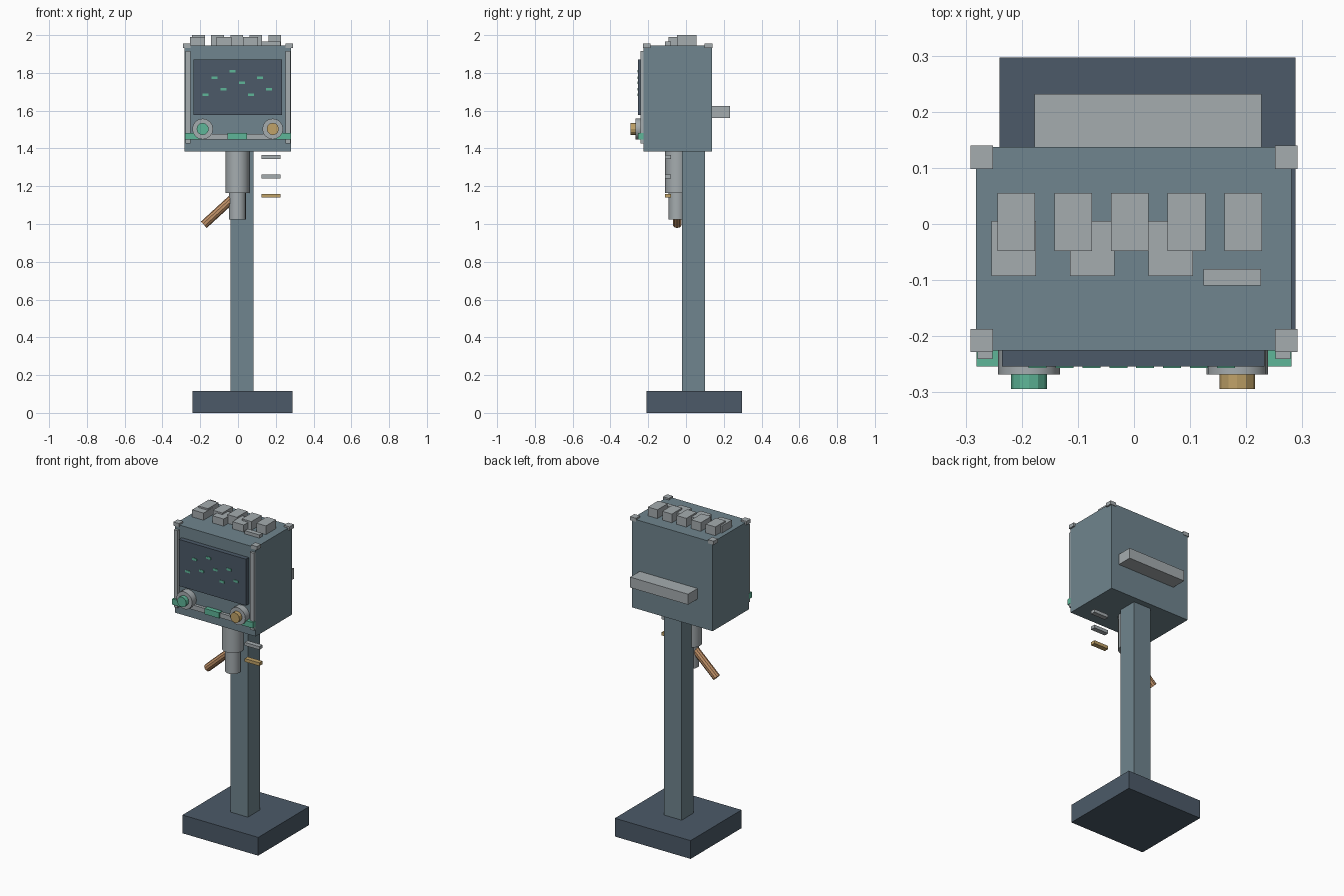
import bpy
from math import radians
from mathutils import Vector

old = bpy.data.objects.get("Cube")
if old:
    bpy.data.objects.remove(old, do_unlink=True)


def material(name, *rgb):
    lin = [((c / 255 + 0.055) / 1.055) ** 2.4 for c in rgb] + [1]
    m = bpy.data.materials.new(name)
    m.use_nodes = True
    m.diffuse_color = lin
    m.node_tree.nodes["Principled BSDF"].inputs["Base Color"].default_value = lin
    return m


STEEL = material("blue grey steel", 112, 133, 142)
SLATE = material("dark slate", 76, 90, 104)
GREY = material("light grey", 165, 172, 175)
GREEN = material("mint green", 94, 182, 152)
GOLD = material("gold", 192, 162, 104)
WOOD = material("tan wood", 194, 146, 104)


def box(name, mat, x, y, z):
    """Box given by its (low, high) extent on each axis."""
    bpy.ops.mesh.primitive_cube_add(size=1, location=[sum(a) / 2 for a in (x, y, z)])
    o = bpy.context.object
    o.name = name
    o.scale = [a[1] - a[0] for a in (x, y, z)]
    bpy.ops.object.transform_apply(location=False, rotation=False, scale=True)
    o.data.materials.append(mat)
    return o


def rod(name, mat, start, end, radius, sides):
    """Cylinder running between two points."""
    a, b = Vector(start), Vector(end)
    bpy.ops.mesh.primitive_cylinder_add(vertices=sides, radius=radius,
                                        depth=(b - a).length, location=(a + b) / 2)
    o = bpy.context.object
    o.name = name
    o.rotation_euler = (b - a).to_track_quat("Z", "Y").to_euler()
    o.data.materials.append(mat)
    if sides > 10:
        bpy.ops.object.shade_smooth_by_angle(angle=radians(25))
    return o


# Stand
box("base", SLATE, (-.24, .288), (-.21, .297), (0, .115))
box("post", STEEL, (-.04, .083), (-.02, .1), (.115, 1.385))

# Housing and rear handle
FRONT, TOP = -.225, 1.945
box("housing", STEEL, (-.282, .281), (FRONT, .137), (1.385, TOP))
box("rear_handle", GREY, (-.177, .227), (.137, .232), (1.56, 1.626))

# Corner caps and front rails
for side, sx in (("right", -1), ("left", 1)):
    xs = sorted((sx * .251, sx * .291))
    box(f"{side}_front_cap", GREY, xs, (-.228, -.187), (1.932, 1.955))
    box(f"{side}_back_cap", GREY, xs, (.098, .14), (1.932, 1.955))
    box(f"{side}_rail", GREY, sorted((sx * .252, sx * .279)), (-.241, FRONT), (1.427, 1.915))

# Screen with small lit marks
box("screen", SLATE, (-.235, .233), (-.254, FRONT), (1.577, 1.87))
for i, z in enumerate((1.684, 1.774, 1.713, 1.808, 1.747, 1.684, 1.774, 1.713)):
    x = -.172 + i * .048
    box(f"screen_mark_{i}", GREEN, (x - .016, x + .016), (-.257, -.254), (z - .007, z + .007))

# Light strip under the screen
box("strip", GREY, (-.28, .28), (-.244, FRONT), (1.447, 1.477))
for name, x in (("right", -.23), ("middle", -.004), ("left", .23)):
    box(f"{name}_strip_light", GREEN, (x - .051, x + .051), (-.254, FRONT), (1.447, 1.483))

# Dials
for side, x, mat in (("right", -.187, GREEN), ("left", .184, GOLD)):
    rod(f"{side}_dial_plate", GREY, (x, FRONT, 1.503), (x, -.268, 1.503), .055, 16)
    rod(f"{side}_dial_knob", mat, (x, -.268, 1.503), (x, -.294, 1.503), .032, 12)

# Two rows of keys on top
for i in range(5):
    x = -.243 + i * .101
    box(f"back_key_{i}", GREY, (x, x + .067), (-.048, .055), (TOP, 2))
for i in range(3):
    x = -.254 + i * .14
    box(f"front_key_{i}", GREY, (x, x + .079), (-.093, .005), (TOP, 1.99))

# Thin slats: one on the lid, three below the housing
for i, (z, mat) in enumerate(((1.956, GREY), (1.355, GREY), (1.252, GREY), (1.15, GOLD))):
    box(f"slat_{i}", mat, (.124, .226), (-.11, -.08), (z - .01, z + .01))

# Spout and its lever
rod("spout_upper", GREY, (-.003, -.047, 1.385), (-.003, -.047, 1.165), .063, 16)
rod("spout_lower", GREY, (-.003, -.047, 1.165), (-.003, -.047, 1.024), .045, 16)
rod("lever", WOOD, (-.181, -.047, .996), (-.015, -.047, 1.148), .023, 10)
